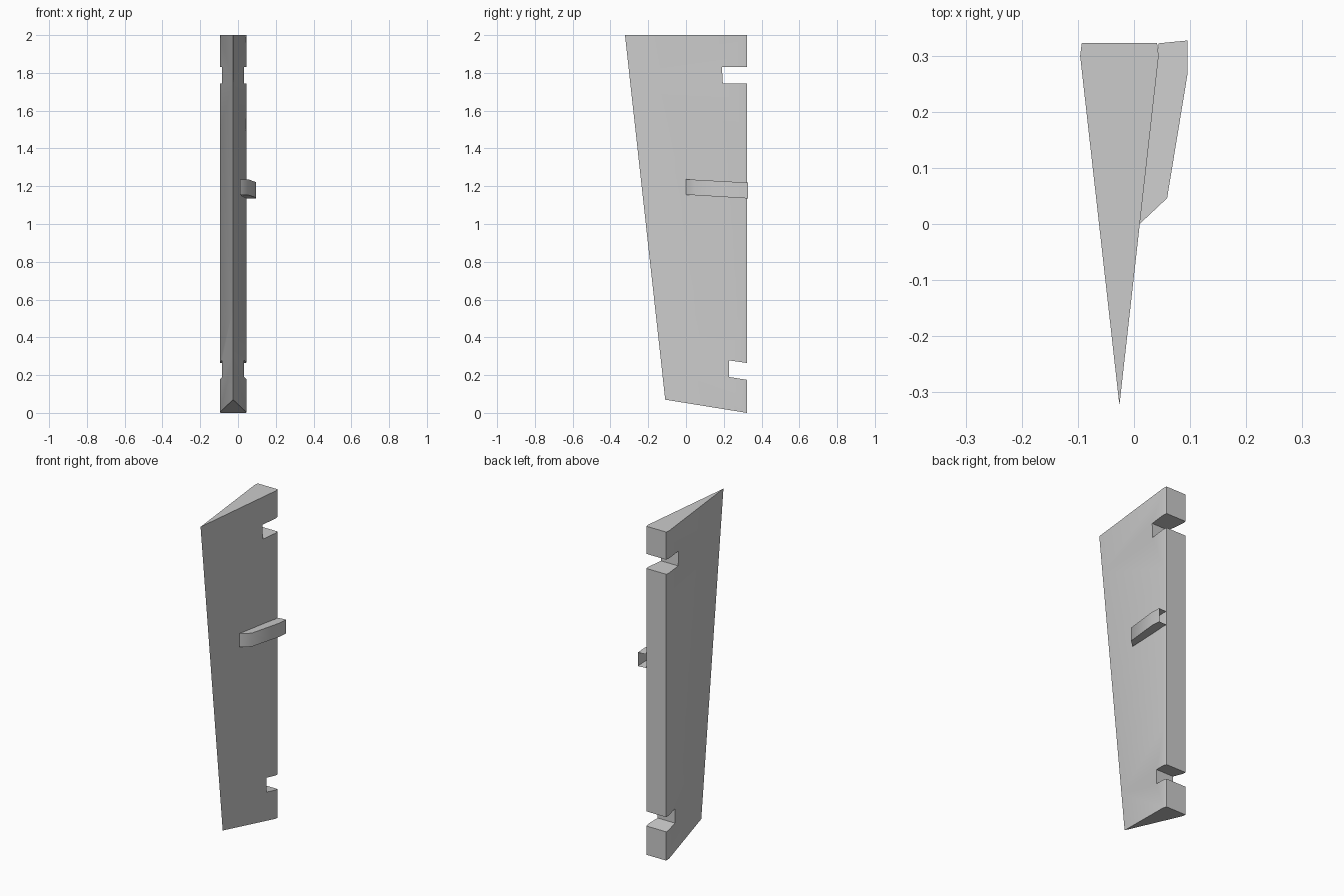
import bpy, bmesh

cube = bpy.data.objects.get("Cube")
if cube:
    bpy.data.objects.remove(cube, do_unlink=True)

grey = bpy.data.materials.new("plain grey")
grey.use_nodes = True
colour = (0.6, 0.6, 0.6, 1)
grey.diffuse_color = colour
grey.node_tree.nodes["Principled BSDF"].inputs["Base Color"].default_value = colour


def make_object(name, bm):
    mesh = bpy.data.meshes.new(name)
    bm.to_mesh(mesh)
    bm.free()
    obj = bpy.data.objects.new(name, mesh)
    bpy.context.collection.objects.link(obj)
    mesh.materials.append(grey)
    return obj


def shade(obj, angle):
    bpy.ops.object.select_all(action='DESELECT')
    obj.select_set(True)
    bpy.context.view_layer.objects.active = obj
    bpy.ops.object.shade_smooth_by_angle(angle=angle)


# Wedge blade: a sharp slanted front edge lofted to a flat upright back
CENTRE, BACK, SHOULDER, LEVELS = -0.026, 0.323, 0.30, 8
bm = bmesh.new()
rings = []
for i in range(LEVELS + 1):
    v = i / LEVELS
    front_y, front_z, back_z = -0.11 - 0.213 * v, 0.07 + 1.93 * v, 2 * v
    ring = [bm.verts.new((CENTRE, front_y, front_z))]
    for half, y in ((0.07, SHOULDER), (0.067, BACK), (-0.067, BACK), (-0.07, SHOULDER)):
        t = (y - front_y) / (BACK - front_y)
        ring.append(bm.verts.new((CENTRE + half, y, front_z + (back_z - front_z) * t)))
    rings.append(ring)
for low, high in zip(rings, rings[1:]):
    for k in range(5):
        n = (k + 1) % 5
        bm.faces.new((low[k], low[n], high[n], high[k]))
bm.faces.new(rings[0])
bm.faces.new(rings[-1])
bmesh.ops.recalc_face_normals(bm, faces=bm.faces)
blade = make_object("wedge_blade", bm)


# Two slots cut right through the back edge
def cut_slot(name, side_profile):
    bm = bmesh.new()
    face = bm.faces.new([bm.verts.new((-0.3, y, z)) for y, z in side_profile])
    moved = bmesh.ops.extrude_face_region(bm, geom=[face])["geom"]
    bmesh.ops.translate(bm, vec=(0.6, 0, 0),
                        verts=[g for g in moved if isinstance(g, bmesh.types.BMVert)])
    bmesh.ops.recalc_face_normals(bm, faces=bm.faces)
    cutter = make_object(name, bm)
    cutter.hide_render = True
    cutter.hide_set(True)
    mod = blade.modifiers.new(name, 'BOOLEAN')
    mod.operation, mod.solver, mod.object = 'DIFFERENCE', 'EXACT', cutter
    bpy.context.view_layer.objects.active = blade
    bpy.ops.object.modifier_apply(modifier=name)
    bpy.data.objects.remove(cutter, do_unlink=True)


cut_slot("upper_slot", [(0.195, 1.743), (0.4, 1.743), (0.4, 1.832), (0.19, 1.832)])
cut_slot("lower_slot", [(0.228, 0.19), (0.4, 0.163), (0.4, 0.253), (0.228, 0.278)])
shade(blade, 0.5)

# Side grip: a hollow bent strip, open at the back and against the blade
bm = bmesh.new()
path = [(0.01, 0.0), (0.059, 0.046), (0.095, 0.265), (0.095, 0.327)]
inner = [(0.01, 0.0), (0.015, 0.046), (0.038, 0.265), (0.044, 0.322)]


def grip_vert(point, top):
    x, y = point
    z = 1.237 - 0.055 * y if top else 1.155 - 0.06 * y
    return bm.verts.new((x, y, z))


for (a, b), (c, d) in zip(zip(path, path[1:]), zip(inner, inner[1:])):
    bm.faces.new([grip_vert(a, 0), grip_vert(b, 0), grip_vert(b, 1), grip_vert(a, 1)])
    for top in (1, 0):
        corners = [a, b, d, c] if a != c else [a, b, d]
        if not top:
            corners.reverse()
        bm.faces.new([grip_vert(p, top) for p in corners])
bmesh.ops.remove_doubles(bm, verts=bm.verts, dist=0.0005)
grip = make_object("side_grip", bm)
shade(grip, 0.75)
